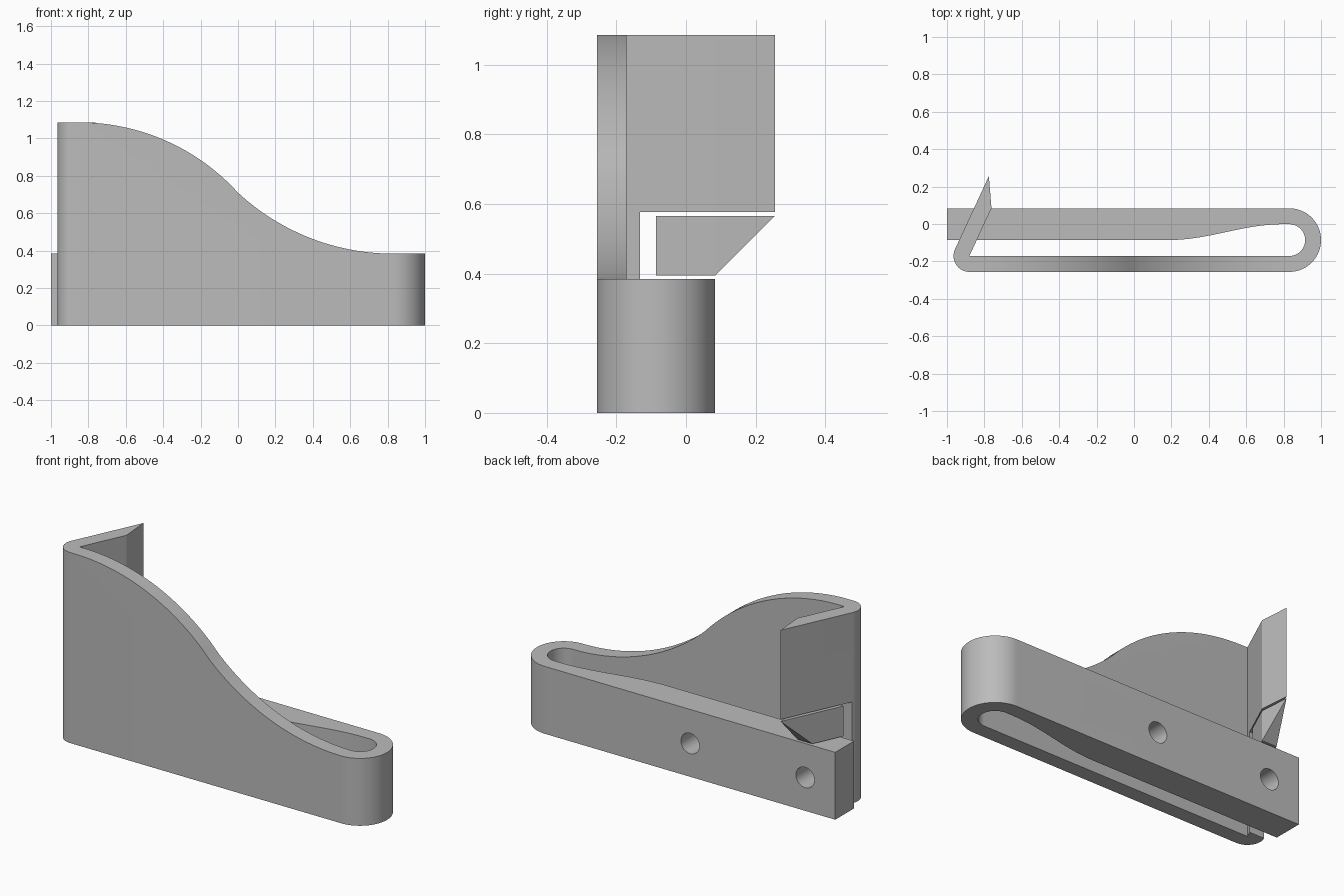
import bpy, bmesh, math
from mathutils import Vector

if "Cube" in bpy.data.objects:
    bpy.data.objects.remove(bpy.data.objects["Cube"], do_unlink=True)

T = 0.085                       # wall thickness
FRONT, BACK = -0.256, 0.084     # outer faces of the clip
INNER = FRONT + T               # inside face of the front wall
MID = (FRONT + BACK) / 2        # bend centre line
BEND_X, LOW, HIGH = 0.83, 0.384, 1.086

grey = bpy.data.materials.new("plain grey")
grey.use_nodes = True
colour = (0.5, 0.5, 0.5, 1)
grey.diffuse_color = colour
grey.node_tree.nodes["Principled BSDF"].inputs["Base Color"].default_value = colour


def prism(name, outline, start, end, axis="z"):
    """Extrude an outline along z, or an x-z outline along y."""
    bm = bmesh.new()
    place = (lambda a, b: (a, b, start)) if axis == "z" else (lambda a, b: (a, start, b))
    face = bm.faces.new([bm.verts.new(place(a, b)) for a, b in outline])
    moved = bmesh.ops.extrude_face_region(bm, geom=[face])["geom"]
    shift = Vector((0, 0, end - start) if axis == "z" else (0, end - start, 0))
    bmesh.ops.translate(bm, vec=shift, verts=[v for v in moved if isinstance(v, bmesh.types.BMVert)])
    bmesh.ops.recalc_face_normals(bm, faces=bm.faces)
    mesh = bpy.data.meshes.new(name)
    bm.to_mesh(mesh)
    bm.free()
    mesh.materials.append(grey)
    obj = bpy.data.objects.new(name, mesh)
    bpy.context.collection.objects.link(obj)
    return obj


def combine(target, other, operation):
    """Apply a boolean and discard the helper."""
    mod = target.modifiers.new("shape", "BOOLEAN")
    mod.operation, mod.object, mod.solver = operation, other, "EXACT"
    bpy.context.view_layer.objects.active = target
    bpy.ops.object.modifier_apply(modifier=mod.name)
    bpy.data.objects.remove(other, do_unlink=True)


def arc(cx, cy, r, a0, a1, n=24):
    angles = [math.radians(a0 + (a1 - a0) * i / n) for i in range(n + 1)]
    return [(cx + r * math.cos(a), cy + r * math.sin(a)) for a in angles]


def box(name, x0, x1, y0, y1, z0, z1):
    return prism(name, [(x0, y0), (x1, y0), (x1, y1), (x0, y1)], z0, z1)


# Slanted lip in plan: sharp inner corner, rounded outer corner, bevelled tip
corner, tip, tip_inner = (-0.88, INNER), (-0.776, -FRONT), (-0.762, BACK)
lean = math.degrees(math.atan2(tip_inner[1] - corner[1], tip_inner[0] - corner[0]))
hook = [tip_inner, tip] + arc(*corner, T, lean + 90, 270, 16)

# Front wall with its lip
clip = prism("clip_body", hook + [(BEND_X, FRONT), (BEND_X, INNER), corner], 0, HIGH)

# Sweeping top edge made from two opposite arcs
CREST, KNEE = -0.85, 0.71


def circle_drop(run, rise, d):
    r = (run * run + rise * rise) / (2 * rise)
    return r - math.sqrt(r * r - d * d)


steps = [i / 28 for i in range(29)]
sweep = [(CREST * (1 - t), HIGH - circle_drop(-CREST, HIGH - KNEE, -CREST * t)) for t in steps]
sweep += [(BEND_X * t, LOW + circle_drop(BEND_X, KNEE - LOW, BEND_X * (1 - t))) for t in steps[1:]]
sweep += [(1.2, LOW), (1.2, 1.3), (CREST, 1.3)]
combine(clip, prism("sweep_cutter", sweep, -0.4, -0.15, "y"), "DIFFERENCE")

# Clearance slot under the lip
combine(clip, box("slot_cutter", -1.2, -0.7, -0.132, 0.4, -0.1, 0.577), "DIFFERENCE")

# Round bend and mounting bar, whose inside thickens in a soft wave
wave = [(0.8 - 0.62 * t, MID + T * (1 + math.cos(math.pi * t)) / 2) for t in steps]
outline = arc(BEND_X, MID, 2 * T, -90, 90, 40) + [(-1, BACK), (-1, MID)]
outline += wave[::-1] + arc(BEND_X, MID, T, 90, -90, 40)
bar = prism("mounting_bar", outline, 0, LOW)
for x in (-0.81, -0.085):
    hole = prism("screw_hole", arc(x, 0.19, 0.058, 0, 351, 39), -0.12, 0.2, "y")
    combine(bar, hole, "DIFFERENCE")
combine(clip, bar, "UNION")

# Loose wedge below the lip, sloping down from the tip
wedge = prism("lip_wedge", hook + [corner], 0.394, 0.566)
profile = [(MID, 0.3), (MID, 0.7), (0.39, 0.7), (-0.01, 0.3)]
bm = bmesh.new()
bm.from_mesh(wedge.data)
for point, normal in (((0, MID, 0), (0, -1, 0)), ((0, -FRONT, 0.566), (0, 1, -1))):
    cut = bmesh.ops.bisect_plane(bm, geom=bm.verts[:] + bm.edges[:] + bm.faces[:],
                                 plane_co=point, plane_no=normal, clear_outer=True)
    rim = [e for e in cut["geom_cut"] if isinstance(e, bmesh.types.BMEdge)]
    bmesh.ops.holes_fill(bm, edges=[e for e in bm.edges if e.is_boundary])
bmesh.ops.recalc_face_normals(bm, faces=bm.faces)
bm.to_mesh(wedge.data)
bm.free()

# Smooth curves, sharp corners
for obj in (clip, wedge):
    bpy.ops.object.select_all(action="DESELECT")
    obj.select_set(True)
    bpy.context.view_layer.objects.active = obj
    bpy.ops.object.shade_smooth_by_angle(angle=math.radians(25))
